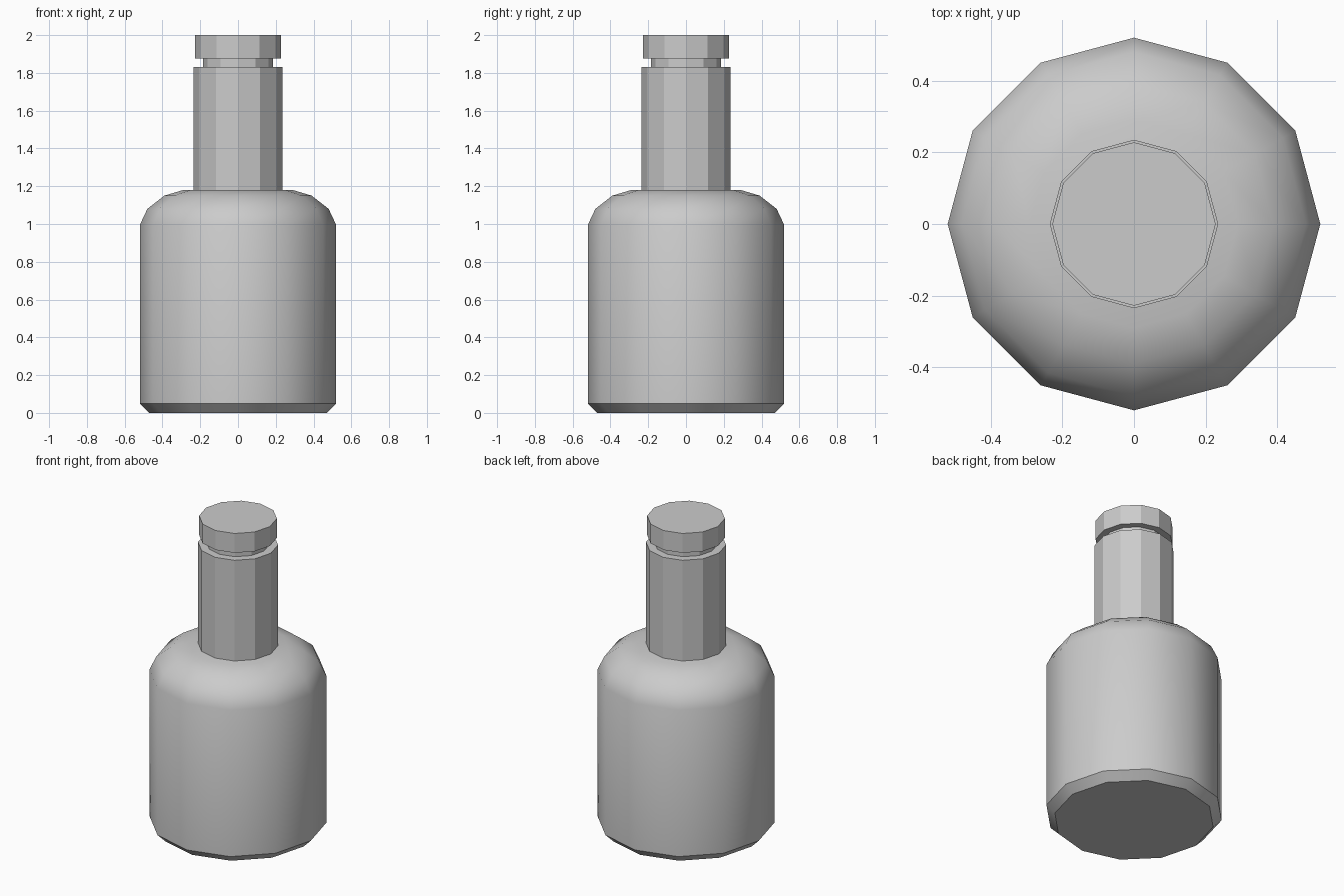
import bpy
import bmesh
import math

if "Cube" in bpy.data.objects:
    bpy.data.objects.remove(bpy.data.objects["Cube"])

SIDES = 12


def lathe(name, profile, smooth_angle=None):
    """Spin (radius, z) points into a closed 12-sided solid."""
    bm = bmesh.new()
    rings = []
    for r, z in profile:
        rings.append([bm.verts.new((r * math.cos(2 * math.pi * i / SIDES),
                                    r * math.sin(2 * math.pi * i / SIDES), z))
                      for i in range(SIDES)])
    for low, high in zip(rings, rings[1:]):
        for i in range(SIDES):
            j = (i + 1) % SIDES
            bm.faces.new((low[i], low[j], high[j], high[i]))
    bm.faces.new(rings[0][::-1])
    bm.faces.new(rings[-1])
    mesh = bpy.data.meshes.new(name)
    bm.to_mesh(mesh)
    bm.free()
    obj = bpy.data.objects.new(name, mesh)
    bpy.context.collection.objects.link(obj)
    if smooth_angle is not None:
        bpy.ops.object.select_all(action='DESELECT')
        obj.select_set(True)
        bpy.context.view_layer.objects.active = obj
        bpy.ops.object.shade_smooth_by_angle(angle=math.radians(smooth_angle))
    return obj


# Body: chamfered base, straight wall, rounded shoulder
lathe("bottle_body", [(0.47, 0), (0.52, 0.05), (0.52, 0.995), (0.48, 1.08),
                      (0.39, 1.15), (0.29, 1.18)], 35)

# Neck, the narrow groove above it, and the stopper cap
lathe("bottle_neck", [(0.235, 1.18), (0.235, 1.83)])
lathe("neck_groove", [(0.185, 1.83), (0.185, 1.875)])
lathe("stopper_cap", [(0.228, 1.875), (0.228, 2.0)])
